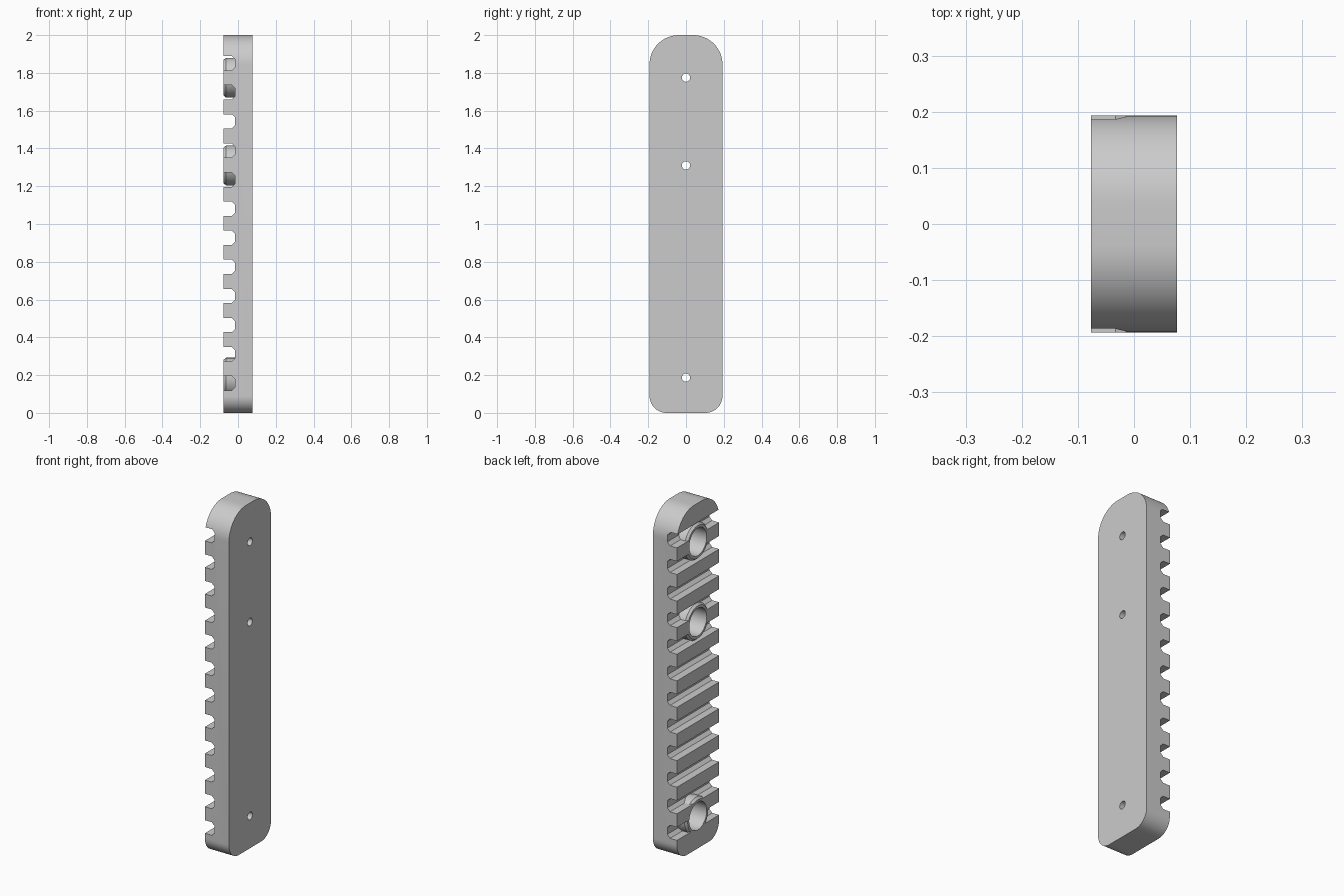
import bpy, bmesh
from math import sin, cos, pi

cube = bpy.data.objects.get("Cube")
if cube:
    bpy.data.objects.remove(cube, do_unlink=True)

HALF_T, HALF_W, HEIGHT = 0.077, 0.193, 2.0
PITCH, FIRST_SLOT, SLOTS = 0.154, 0.157, 12
HOLES = (0.187, 1.31, 1.775)

grey = bpy.data.materials.new("plain grey")
grey.use_nodes = True
grey.diffuse_color = (0.6, 0.6, 0.6, 1)
grey.node_tree.nodes["Principled BSDF"].inputs["Base Color"].default_value = (0.6, 0.6, 0.6, 1)


def make_object(name, bm):
    bmesh.ops.recalc_face_normals(bm, faces=bm.faces[:])
    mesh = bpy.data.meshes.new(name)
    bm.to_mesh(mesh)
    bm.free()
    mesh.materials.append(grey)
    obj = bpy.data.objects.new(name, mesh)
    bpy.context.collection.objects.link(obj)
    return obj


def prism(bm, points, offset):
    """Extrude a closed loop of points along offset."""
    face = bm.faces.new([bm.verts.new(p) for p in points])
    extruded = bmesh.ops.extrude_face_region(bm, geom=[face])["geom"]
    verts = [v for v in extruded if isinstance(v, bmesh.types.BMVert)]
    bmesh.ops.translate(bm, verts=verts, vec=offset)


def lathe(bm, profile, z, segments=48):
    """Closed solid around an x-directed axis, from (x, radius) pairs."""
    rings = [[bm.verts.new((x, r * cos(2 * pi * i / segments), z + r * sin(2 * pi * i / segments)))
              for i in range(segments)] for x, r in profile]
    for a, b in zip(rings, rings[1:]):
        for i in range(segments):
            j = (i + 1) % segments
            bm.faces.new((a[i], a[j], b[j], b[i]))
    bm.faces.new(rings[0])
    bm.faces.new(rings[-1])


def combine(target, other, operation):
    mod = target.modifiers.new(operation, 'BOOLEAN')
    mod.operation, mod.solver, mod.object = operation, 'EXACT', other
    bpy.context.view_layer.objects.active = target
    bpy.ops.object.modifier_apply(modifier=mod.name)
    bpy.data.objects.remove(other, do_unlink=True)


# Plate with large rounded top corners and smaller bottom ones
outline = []
for sy, z, radius, start in ((1, 0, 0.09, -pi / 2), (1, HEIGHT, 0.155, 0),
                             (-1, HEIGHT, 0.155, pi / 2), (-1, 0, 0.09, pi)):
    cy = sy * (HALF_W - radius)
    cz = radius if z == 0 else HEIGHT - radius
    for i in range(17):
        a = start + i * pi / 32
        outline.append((-HALF_T, cy + radius * cos(a), cz + radius * sin(a)))
bm = bmesh.new()
prism(bm, outline, (2 * HALF_T, 0, 0))
rail = make_object("slotted_rail", bm)

# Cross slots with chamfered floors
bm = bmesh.new()
half, floor, chamfer = 0.038, -0.015, 0.018
for n in range(SLOTS):
    z = FIRST_SLOT + n * PITCH
    section = [(-0.1, -half), (floor - chamfer, -half), (floor, chamfer - half),
               (floor, half - chamfer), (floor - chamfer, half), (-0.1, half)]
    prism(bm, [(x, -0.3, z + dz) for x, dz in section], (0, 0.6, 0))
combine(rail, make_object("slot_cutter", bm), 'DIFFERENCE')

# Bosses that bridge the slots around each screw hole
bm = bmesh.new()
for z in HOLES:
    lathe(bm, [(-0.0765, 0.094), (-0.064, 0.105), (0.0, 0.105)], z)
combine(rail, make_object("screw_bosses", bm), 'UNION')

# Counterbores and through holes
bm = bmesh.new()
for z in HOLES:
    lathe(bm, [(-0.1, 0.08), (0.02, 0.08), (0.02, 0.022), (0.1, 0.022)], z)
combine(rail, make_object("hole_cutter", bm), 'DIFFERENCE')

rail.select_set(True)
bpy.context.view_layer.objects.active = rail
bpy.ops.object.shade_smooth_by_angle(angle=pi / 6)
